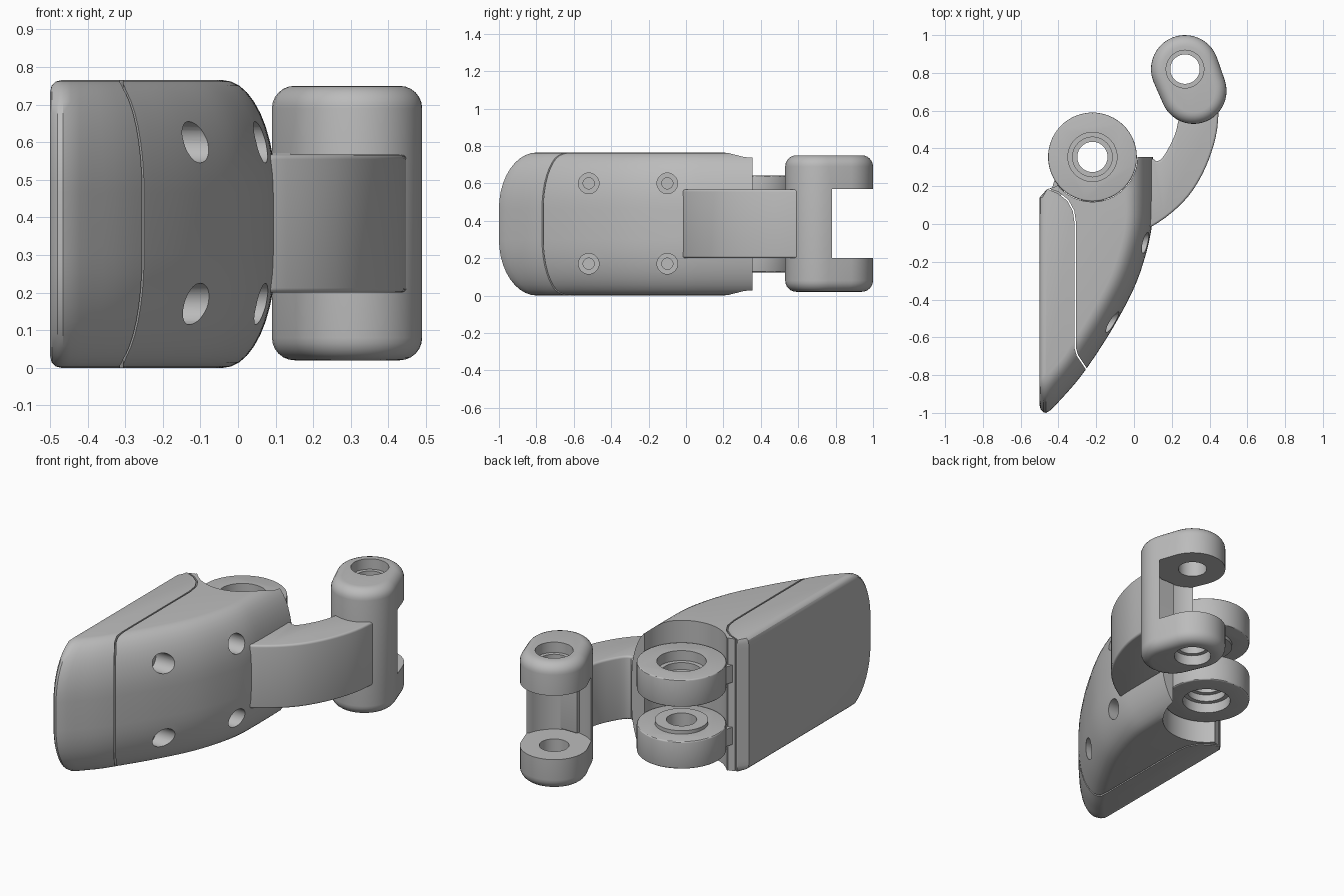
import bpy, bmesh, math
from mathutils import Vector

cube = bpy.data.objects.get("Cube")
if cube:
    bpy.data.objects.remove(cube)

grey = bpy.data.materials.new("plain_grey")
grey.use_nodes = True
grey.diffuse_color = (0.5, 0.5, 0.5, 1)
grey.node_tree.nodes["Principled BSDF"].inputs["Base Color"].default_value = (0.5, 0.5, 0.5, 1)

MID, HALF = 0.3825, 0.3825        # body mid height and half height
PIN = (-0.22, 0.355)              # knuckle axis
FORK_PIN = (0.27, 0.82)           # fork axis


def spline(pts, steps=4):
    """Catmull-Rom curve through plan points."""
    p = [Vector(q) for q in pts]
    p = [2 * p[0] - p[1]] + p + [2 * p[-1] - p[-2]]
    out = []
    for a, b, c, d in zip(p, p[1:], p[2:], p[3:]):
        for i in range(steps):
            t = i / steps
            out.append(0.5 * (2 * b + (c - a) * t + (2 * a - 5 * b + 4 * c - d) * t * t
                              + (3 * b - a - 3 * c + d) * t ** 3))
    return out + [p[-2]]


def arc(c, r, a0, a1, n):
    return [(c[0] + r * math.cos(math.radians(a0 + (a1 - a0) * i / n)),
             c[1] + r * math.sin(math.radians(a0 + (a1 - a0) * i / n))) for i in range(n + 1)]


def loft(name, rings):
    """Closed solid through rings of equal point count."""
    bm = bmesh.new()
    vs = [[bm.verts.new(p) for p in ring] for ring in rings]
    n = len(vs[0])
    for lo, hi in zip(vs, vs[1:]):
        for i in range(n):
            bm.faces.new((lo[i], lo[(i + 1) % n], hi[(i + 1) % n], hi[i]))
    bm.faces.new(vs[0][::-1])
    bm.faces.new(vs[-1])
    return finish(name, bm)


def finish(name, bm):
    bmesh.ops.recalc_face_normals(bm, faces=bm.faces[:])
    me = bpy.data.meshes.new(name)
    bm.to_mesh(me)
    bm.free()
    me.materials.append(grey)
    ob = bpy.data.objects.new(name, me)
    bpy.context.collection.objects.link(ob)
    return ob


def prism(name, pts, z0, z1, bevel=0.0, segs=5):
    """Plan outline extruded in z, with rounded rims."""
    ob = loft(name, [[(p[0], p[1], z) for p in pts] for z in (z0, z1)])
    if bevel:
        bm = bmesh.new()
        bm.from_mesh(ob.data)
        rims = [e for e in bm.edges if abs(e.verts[0].co.z - e.verts[1].co.z) < 1e-5]
        bmesh.ops.bevel(bm, geom=rims, offset=bevel, segments=segs, profile=0.5,
                        affect='EDGES', clamp_overlap=True)
        bm.to_mesh(ob.data)
        bm.free()
    return ob


def disc(name, c, r, z0, z1, bevel=0.0, n=48):
    return prism(name, arc(c, r, 0, 360 * (n - 1) / n, n - 1), z0, z1, bevel, 3)


def boolean(ob, others, op='DIFFERENCE'):
    bpy.context.view_layer.objects.active = ob
    for other in others:
        m = ob.modifiers.new("bool", 'BOOLEAN')
        m.operation, m.solver, m.object = op, 'EXACT', other
        bpy.ops.object.modifier_apply(modifier=m.name)
        bpy.data.objects.remove(other)


def smooth(ob):
    bpy.ops.object.select_all(action='DESELECT')
    ob.select_set(True)
    bpy.context.view_layer.objects.active = ob
    bpy.ops.object.shade_smooth_by_angle(angle=math.radians(30))


# Main body: curved outer side that rounds over towards top and bottom
tip = [(-0.5, -0.96), (-0.495, -0.98), (-0.48, -0.997), (-0.465, -1.0), (-0.445, -0.988)]
outer = spline([(-0.42, -0.965), (-0.3, -0.83), (-0.2, -0.69), (-0.1, -0.53), (0, -0.34),
                (0.06, -0.17), (0.093, -0.02), (0.1, 0.12), (0.1, 0.355)])
back = [(-0.3, 0.355), (-0.41, 0.2), (-0.46, 0.185), (-0.5, 0.14)]


def body_ring(z):
    h = abs(z - MID)
    t = min(1, max(0, (h - 0.0825) / 0.3))
    d = 0.14 * (1 - math.sqrt(1 - t * t))
    s = min(1, max(0, (h - HALF + 0.03) / 0.03))
    left = -0.5 + 0.03 * (1 - math.sqrt(1 - s * s))
    pts = [(x, y + 1.45 * d) for x, y in tip]
    for i, p in enumerate(outer):
        tan = (outer[min(i + 1, len(outer) - 1)] - outer[max(i - 1, 0)]).normalized()
        a = min(1, max(0, (p.x + 0.42) / 0.5))
        u = Vector((-a, 1 - a))
        pts.append(p + u * (d / u.dot(Vector((-tan.y, tan.x)))))
    return [(max(p[0], left), p[1], z) for p in pts + back]


rise = [0.0825 + 0.3 * math.sin(math.radians(9 * i)) for i in range(11)]
body = loft("mounting_body", [body_ring(MID + h) for h in [-r for r in rise[::-1]] + rise])

# Cylindrical pocket behind the knuckles
boolean(body, [disc("pocket", PIN, 0.238, -0.1, 1, n=64)])

# Thin seam parting the side cap from the body
seam = [Vector(p) for p in [(-0.45, 0.3), (-0.45, 0.185), (-0.4, 0.165), (-0.35, 0.125), (-0.32, 0.07),
                            (-0.31, 0), (-0.31, -0.66), (-0.3, -0.695), (-0.2, -0.845)]]
sides = [[], []]
for i, p in enumerate(seam):
    tan = (seam[min(i + 1, len(seam) - 1)] - seam[max(i - 1, 0)]).normalized()
    for k in (0, 1):
        sides[k].append(p + Vector((-tan.y, tan.x)) * (0.004 if k else -0.004))
boolean(body, [prism("seam_cutter", sides[0] + sides[1][::-1], -0.1, 1)])

# Four countersunk screw holes facing sideways
for y, face in ((-0.52, -0.1), (-0.1, 0.07)):
    for z in (0.17, 0.6):
        for r, depth in ((0.055, 0.1), (0.03, 0.16)):
            c = disc("screw_cutter", (0, 0), r, face - depth, 0.4, n=32)
            c.rotation_euler = (0, math.pi / 2, 0)
            c.location = (0, y, z)
            bpy.context.view_layer.update()
            boolean(body, [c])
smooth(body)

# Two knuckle rings with webs, bosses and stepped bores
for side, label in ((-1, "lower"), (1, "upper")):
    def span(a, b):
        return sorted((MID + side * a, MID + side * b))
    ring = disc(label + "_knuckle", PIN, 0.235, *span(0.1, 0.258), bevel=0.008, n=64)
    webs = [prism("web", [(-0.28, 0.08), (-0.16, 0.08), (-0.16, 0.2), (-0.28, 0.2)], *span(0.11, 0.25)),
            prism("web", [(-0.44, 0.17), (-0.4, 0.13), (-0.34, 0.22), (-0.4, 0.3)], *span(0.13, 0.23)),
            disc("boss", PIN, 0.14, *span(0.08, 0.15))]
    boolean(ring, webs, 'UNION')
    boolean(ring, [disc("bore", PIN, 0.08, -0.1, 1),
                   disc("step", PIN, 0.105, *span(0.16, 0.5)),
                   disc("counterbore", PIN, 0.13, *span(0.2, 0.5))])
    smooth(ring)

# Curved arm joining body and fork
arm_outer = spline([(0.05, -0.025), (0.1, -0.01), (0.2, 0.06), (0.29, 0.15), (0.36, 0.26),
                    (0.41, 0.38), (0.44, 0.5), (0.45, 0.64)], 3)
arm_inner = spline([(0.25, 0.64), (0.225, 0.5), (0.19, 0.415), (0.15, 0.35), (0.12, 0.332),
                    (0.1, 0.345), (0.05, 0.34)], 3)
arm = prism("curved_arm", arm_outer + arm_inner, 0.2, 0.567, 0.025, 4)
smooth(arm)

# Fork: rounded post with a gap between two eyes
heel = (0.315, 0.705)
fork = prism("fork_post", arc(FORK_PIN, 0.18, 21, 201, 20) + arc(heel, 0.175, 203, 379, 20),
             0.02, 0.75, 0.06, 6)
gap = [(-0.2, 1.2)] + arc(FORK_PIN, 0.2, 195, 345, 24) + [(0.8, 1.2)]
boolean(fork, [prism("gap_cutter", gap, 0.2, 0.57),
               disc("fork_bore", FORK_PIN, 0.078, -0.1, 1),
               disc("lower_step", FORK_PIN, 0.1, -0.1, 0.08),
               disc("upper_step", FORK_PIN, 0.1, 0.69, 1)])
smooth(fork)
